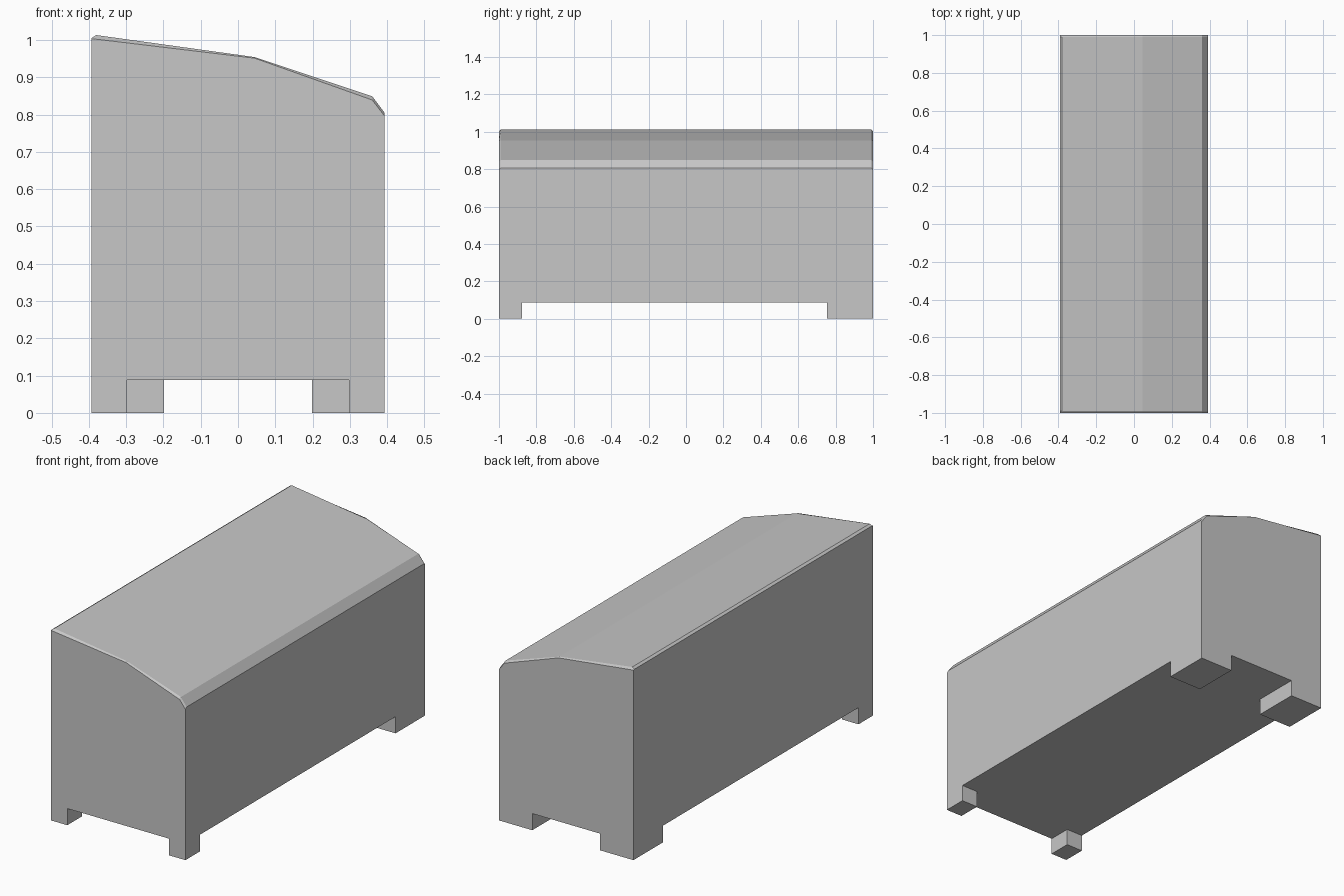
import bpy
import bmesh

# Remove the default cube
cube = bpy.data.objects.get("Cube")
if cube:
    bpy.data.objects.remove(cube, do_unlink=True)

grey = bpy.data.materials.new("plain grey")
grey.use_nodes = True
colour = (0.57, 0.57, 0.57, 1)
grey.diffuse_color = colour
grey.node_tree.nodes["Principled BSDF"].inputs["Base Color"].default_value = colour

HALF_W, HALF_L, FLOOR, RIM = 0.393, 1.0, 0.088, 0.01


def loft(name, rings):
    """Skin matching (x, z) profiles placed along y and cap both ends."""
    bm = bmesh.new()
    loops = [[bm.verts.new((x, y, z)) for x, z in pts] for y, pts in rings]
    for a, b in zip(loops, loops[1:]):
        n = len(a)
        for i in range(n):
            j = (i + 1) % n
            bm.faces.new((a[i], a[j], b[j], b[i]))
    bm.faces.new(loops[0])
    bm.faces.new(loops[-1])
    bmesh.ops.recalc_face_normals(bm, faces=bm.faces)
    mesh = bpy.data.meshes.new(name)
    bm.to_mesh(mesh)
    bm.free()
    mesh.materials.append(grey)
    obj = bpy.data.objects.new(name, mesh)
    bpy.context.collection.objects.link(obj)
    return obj


# Body with a sloped top whose end edges are slightly chamfered
base = [(-HALF_W, FLOOR), (HALF_W, FLOOR)]
crown = base + [(HALF_W, 0.805), (0.36, 0.849), (0.045, 0.954),
                (-0.38, 1.013), (-HALF_W, 1.005)]
end = base + [(HALF_W, 0.796), (0.36, 0.839), (0.045, 0.951),
              (-0.38, 1.002), (-HALF_W, 1.003)]
loft("body", [(-HALF_L, end), (-HALF_L + RIM, crown),
              (HALF_L - RIM, crown), (HALF_L, end)])

# Small front feet and larger back feet, flush with the outer corners
for end_name, sy, width, depth in (("front", -1, 0.096, 0.122),
                                   ("back", 1, 0.195, 0.247)):
    for side_name, sx in (("left", 1), ("right", -1)):
        xs = (sx * HALF_W, sx * (HALF_W - width))
        foot = [(xs[0], 0), (xs[1], 0), (xs[1], FLOOR), (xs[0], FLOOR)]
        loft(f"{end_name}_{side_name}_foot",
             [(sy * HALF_L, foot), (sy * (HALF_L - depth), foot)])
